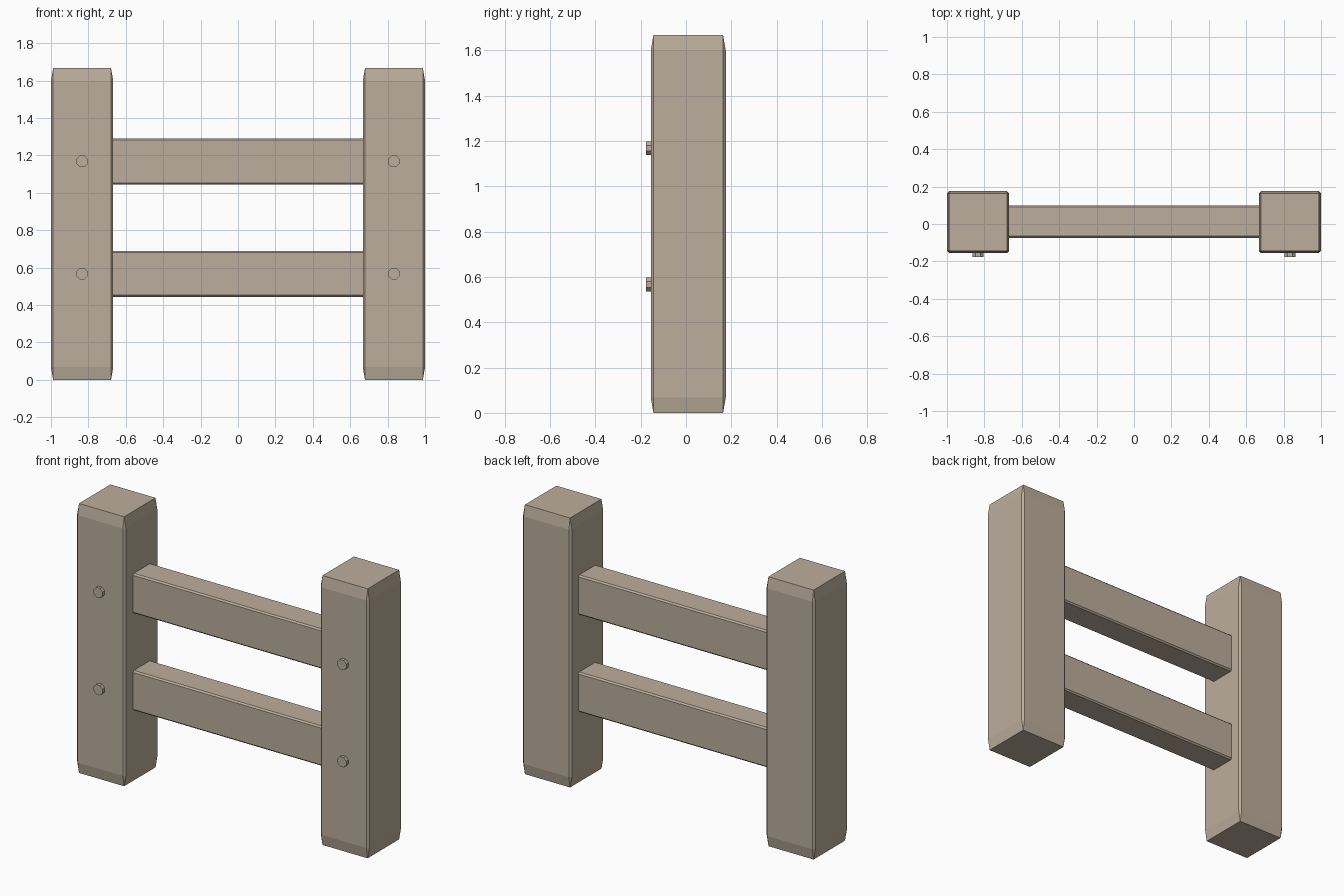
import bpy, bmesh, math
from mathutils import Matrix

if "Cube" in bpy.data.objects:
    bpy.data.objects.remove(bpy.data.objects["Cube"])

wood = bpy.data.materials.new("weathered_wood")
wood.diffuse_color = (0.50, 0.42, 0.33, 1)
wood.use_nodes = True
wood.node_tree.nodes["Principled BSDF"].inputs["Base Color"].default_value = wood.diffuse_color


def finish(name, bm):
    bmesh.ops.recalc_face_normals(bm, faces=bm.faces)
    mesh = bpy.data.meshes.new(name)
    bm.to_mesh(mesh)
    bm.free()
    mesh.materials.append(wood)
    obj = bpy.data.objects.new(name, mesh)
    bpy.context.collection.objects.link(obj)


def beam(name, centre, half, cut):
    """Box with chamfered edges; cut is the chamfer depth along each axis."""
    bm = bmesh.new()
    for sx in (-1, 1):
        for sy in (-1, 1):
            for sz in (-1, 1):
                s = (sx, sy, sz)
                # each corner becomes three points, one per adjoining face
                for face in range(3):
                    bm.verts.new([centre[a] + s[a] * (half[a] - (0 if a == face else cut[a]))
                                  for a in range(3)])
    bmesh.ops.convex_hull(bm, input=bm.verts)
    bmesh.ops.dissolve_limit(bm, angle_limit=0.01, verts=bm.verts, edges=bm.edges)
    finish(name, bm)


def peg(name, x, z):
    """Short eight-sided peg poking out of the front of a post."""
    bm = bmesh.new()
    bmesh.ops.create_cone(bm, cap_ends=True, segments=8, radius1=0.033, radius2=0.033, depth=0.06,
                          matrix=Matrix.Translation((x, -0.146, z))
                          @ Matrix.Rotation(math.pi / 2, 4, 'X')
                          @ Matrix.Rotation(math.pi / 8, 4, 'Z'))
    finish(name, bm)


rail_heights = {"lower": 0.567, "upper": 1.168}

# Posts with their pegs
for side, sx in (("left", -1), ("right", 1)):
    beam(side + "_post", (sx * 0.8335, 0.01, 0.8335),
         (0.1665, 0.1655, 0.8335), (0.012, 0.012, 0.068))
    for level, z in rail_heights.items():
        peg(side + "_" + level + "_peg", sx * 0.834, z)

# Rails running into the posts
for level, z in rail_heights.items():
    beam(level + "_rail", (0, 0.0125, z), (0.75, 0.0865, 0.123), (0.03, 0.009, 0.009))
